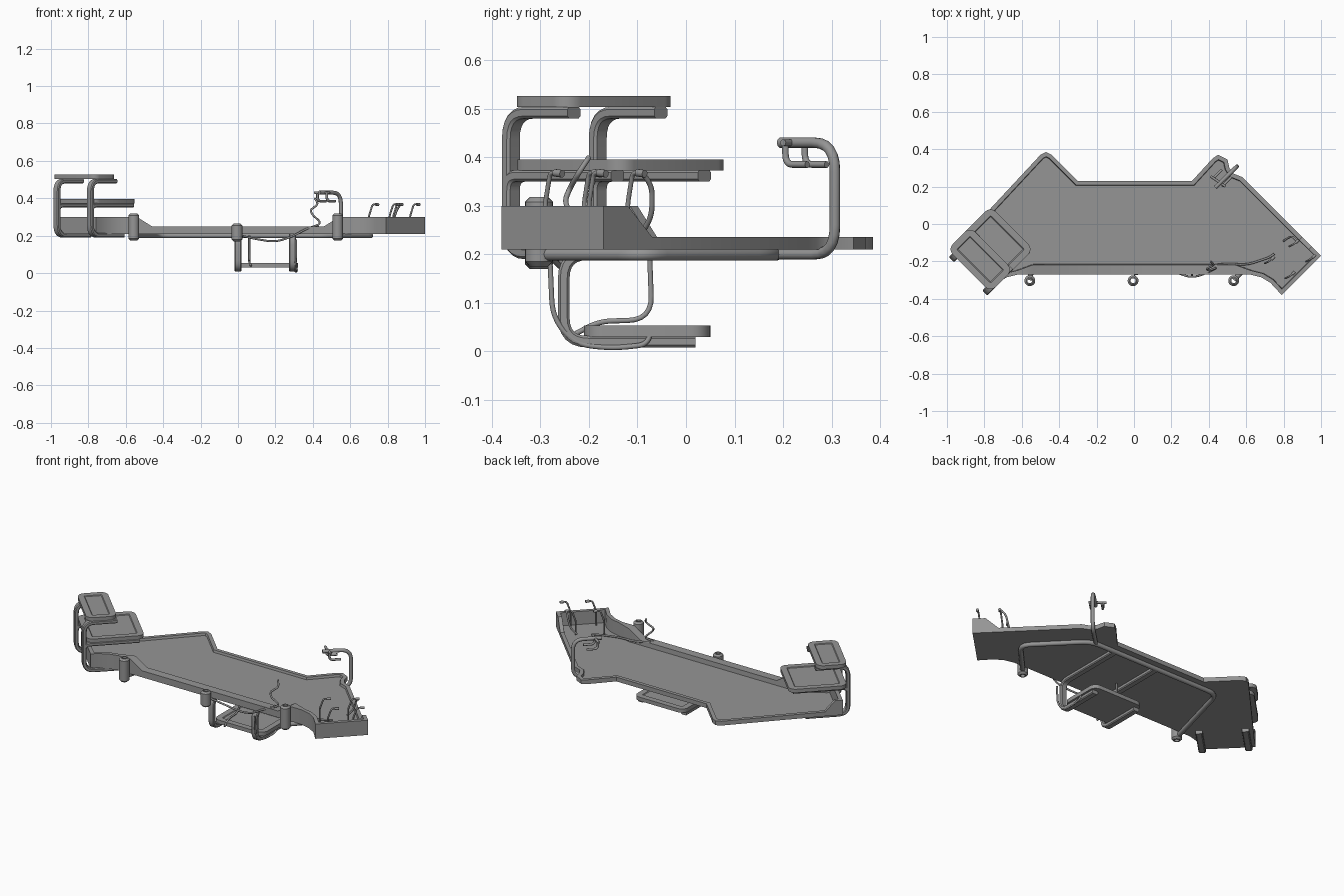
import bpy, bmesh, math
from mathutils import Vector

if "Cube" in bpy.data.objects:
    bpy.data.objects.remove(bpy.data.objects["Cube"], do_unlink=True)

GREY = (0.3, 0.3, 0.3, 1)
grey = bpy.data.materials.new("mid_grey")
grey.use_nodes = True
grey.diffuse_color = GREY
grey.node_tree.nodes["Principled BSDF"].inputs["Base Color"].default_value = GREY


def add_mesh(name, bm):
    bmesh.ops.recalc_face_normals(bm, faces=bm.faces)
    me = bpy.data.meshes.new(name)
    bm.to_mesh(me)
    bm.free()
    me.materials.append(grey)
    ob = bpy.data.objects.new(name, me)
    bpy.context.collection.objects.link(ob)
    bpy.ops.object.select_all(action="DESELECT")
    ob.select_set(True)
    bpy.context.view_layer.objects.active = ob
    bpy.ops.object.shade_smooth_by_angle(angle=math.radians(35))
    return ob


def rounded(points, radius, steps=6):
    """Replace each inner corner of a path with a smooth bend."""
    pts = [Vector(p) for p in points]
    out = [pts[0]]
    for a, b, c in zip(pts, pts[1:], pts[2:]):
        r = min(radius, (a - b).length * 0.49, (c - b).length * 0.49)
        p, q = b + (a - b).normalized() * r, b + (c - b).normalized() * r
        for i in range(steps + 1):
            t = i / steps
            out.append(p * (1 - t) ** 2 + b * 2 * t * (1 - t) + q * t * t)
    return out + [pts[-1]]


def tube(name, points, radius, bend=0.05):
    path = rounded(points, bend)
    cu = bpy.data.curves.new(name, "CURVE")
    cu.dimensions = "3D"
    cu.bevel_depth = radius
    cu.bevel_resolution = 3
    cu.use_fill_caps = True
    cu.materials.append(grey)
    sp = cu.splines.new("POLY")
    sp.points.add(len(path) - 1)
    for pt, co in zip(sp.points, path):
        pt.co = (*co, 1)
    ob = bpy.data.objects.new(name, cu)
    bpy.context.collection.objects.link(ob)
    return ob


def strap(name, points, side, bend, width=0.038, thick=0.024):
    """Sweep a flat bar with chamfered edges along a path in an upright plane."""
    path, side = rounded(points, bend), Vector(side).normalized()
    w, t, c = width / 2, thick / 2, 0.005
    section = [(w, t - c), (w - c, t), (c - w, t), (-w, t - c),
               (-w, c - t), (c - w, -t), (w - c, -t), (w, c - t)]
    bm = bmesh.new()
    rings = []
    for i, p in enumerate(path):
        along = (path[min(i + 1, len(path) - 1)] - path[max(i - 1, 0)]).normalized()
        up = along.cross(side)
        rings.append([bm.verts.new(p + side * a + up * b) for a, b in section])
    for r, s in zip(rings, rings[1:]):
        for k in range(len(section)):
            bm.faces.new((r[k - 1], r[k], s[k], s[k - 1]))
    bm.faces.new(rings[0])
    bm.faces.new(rings[-1])
    add_mesh(name, bm)


def prism(bm, outline, z0, z1):
    """Extrude a flat outline and return its top face."""
    face = bm.faces.new([bm.verts.new((x, y, z0)) for x, y in outline])
    ext = bmesh.ops.extrude_face_region(bm, geom=[face])["geom"]
    bmesh.ops.translate(bm, verts=[g for g in ext if isinstance(g, bmesh.types.BMVert)],
                        vec=(0, 0, z1 - z0))
    return next(g for g in ext if isinstance(g, bmesh.types.BMFace))


# Tray: floor with a rim that steps up around both ends
BASE, FLOOR, FRONT = 0.21, 0.222, -0.27
right_side = [(0.46, FRONT), (0.54, FRONT), (0.62, FRONT), (0.68, -0.285), (0.73, -0.315)]
left_side = [(-x, y) for x, y in reversed(right_side)]
right_end = [(0.79, -0.38), (1.0, -0.17), (0.95, -0.12), (0.9, -0.07)]
left_end = [(-0.9, -0.06), (-0.94, -0.1), (-0.97, -0.13), (-0.76, -0.34)]
back = [(0.58, 0.25), (0.53, 0.27), (0.51, 0.3), (0.5, 0.345), (0.45, 0.37), (0.42, 0.35),
        (0.31, 0.23), (-0.3, 0.23), (-0.44, 0.37), (-0.47, 0.385), (-0.5, 0.37)]
bm = bmesh.new()
top = prism(bm, right_side + right_end + back + left_end + left_side, BASE, FLOOR)
bmesh.ops.inset_region(bm, faces=[top], thickness=0.022, use_even_offset=True)
bmesh.ops.inset_region(bm, faces=[top], thickness=0.003, use_even_offset=True)
floor = set(top.verts)
for v in bm.verts:
    x, y, z = v.co
    if z > BASE + 0.001 and v not in floor:
        if abs(x) > 0.5 and y < -0.095:
            v.co.z = 0.3
        else:
            v.co.z = 0.25 if y < -0.2 else 0.236
    # the front rim is broader than the rest
    if abs(x) < 0.6 and FRONT + 0.01 < y < -0.2:
        v.co.y += 0.03
add_mesh("tray", bm)


# Shelves: rounded plates with a shallow recess
def shelf(name, centre, width, depth, z0, z1, angle, corner=0.04):
    outline = []
    for i, (sx, sy) in enumerate([(1, 1), (-1, 1), (-1, -1), (1, -1)]):
        for k in range(6):
            a = math.radians(90 * i + 18 * k)
            x = sx * (width / 2 - corner) + corner * math.cos(a)
            y = sy * (depth / 2 - corner) + corner * math.sin(a)
            c, s = math.cos(angle), math.sin(angle)
            outline.append((centre[0] + c * x - s * y, centre[1] + s * x + c * y))
    bm = bmesh.new()
    face = prism(bm, outline, z0, z1)
    bmesh.ops.inset_region(bm, faces=[face], thickness=0.035)
    bmesh.ops.inset_region(bm, faces=[face], thickness=0.004, depth=-0.004)
    add_mesh(name, bm)


TURN = math.radians(-45)
shelf("upper_shelf", (-0.822, -0.19), 0.325, 0.17, 0.504, 0.526, TURN)
shelf("lower_shelf", (-0.767, -0.135), 0.325, 0.325, 0.373, 0.395, TURN)
shelf("hanging_shelf", (0.15, -0.08), 0.34, 0.26, 0.03, 0.053, 0)

# Shelf brackets at the right-hand end
for side, (x, y) in {"back": (-0.968, -0.182), "front": (-0.789, -0.361)}.items():
    def at(d, z):
        return (x + d, y + d, z)
    strap("shelf_bracket_" + side,
          [at(0.17, 0.202), at(0, 0.202), at(0, 0.492), at(0.13, 0.492)], (1, -1, 0), 0.055)
    strap("shelf_arm_" + side, [at(0, 0.3), at(0, 0.362), at(0.22, 0.362)], (1, -1, 0), 0.05)

# Tubular frame underneath
tube("under_frame", [(0.535, -0.3, 0.2), (0.73, -0.09, 0.2), (0.46, 0.185, 0.2),
                     (-0.43, 0.185, 0.2), (-0.56, -0.3, 0.2)], 0.0135, 0.06)

# Hanging shelf brackets
for x in (0.0, 0.292):
    strap("hanging_bracket", [(x, 0.18, 0.2), (x, -0.252, 0.2), (x, -0.252, 0.02),
                              (x, 0.02, 0.02)], (1, 0, 0), 0.05)


# Posts: hollow sockets with rounded lips, made by spinning a profile
def post(name, x, z0, z1):
    r, hole, lip = 0.029, 0.013, 0.01
    profile = [(hole, z0), (r - lip, z0), (r, z0 + lip), (r, z1 - lip), (r - lip, z1), (hole, z1)]
    bm = bmesh.new()
    vs = [bm.verts.new((x + p, -0.303, z)) for p, z in profile]
    es = [bm.edges.new((vs[i], vs[(i + 1) % len(vs)])) for i in range(len(vs))]
    bmesh.ops.spin(bm, geom=vs + es, cent=(x, -0.303, 0), axis=(0, 0, 1),
                   angle=math.tau, steps=20, use_duplicate=False)
    bmesh.ops.remove_doubles(bm, verts=bm.verts, dist=0.0005)
    add_mesh(name, bm)


post("post_right", -0.557, 0.175, 0.318)
post("post_centre", -0.005, 0.17, 0.264)
post("post_left", 0.533, 0.175, 0.318)

# Swing arm at the back with a small cradle
tube("swing_arm", [(0.42, 0.18, 0.2), (0.55, 0.307, 0.2), (0.55, 0.307, 0.43),
                   (0.435, 0.195, 0.43)], 0.011, 0.06)
tube("cradle_bar", [(0.41, 0.255, 0.43), (0.49, 0.2, 0.43)], 0.007)
for x, y in ((0.425, 0.245), (0.475, 0.205)):
    tube("cradle_prong", [(x, y, 0.43), (x, y, 0.385), (x + 0.045, y + 0.045, 0.385)],
         0.007, 0.03)

# Hooks at the left-hand end
for x, y in ((0.7, -0.21), (0.81, -0.29), (0.83, -0.12), (0.92, -0.2)):
    tube("hook", [(x, y, FLOOR), (x, y, 0.305), (x + 0.02, y + 0.01, 0.368),
                  (x + 0.045, y + 0.03, 0.368)], 0.005, 0.012)
    tube("hook_tip", [(x + 0.035, y + 0.02, 0.368), (x + 0.05, y + 0.035, 0.366)], 0.008)

# Loose cables
CABLE = 0.0055
tube("front_cable", [(0.0, -0.27, 0.205), (0.08, -0.255, 0.185), (0.2, -0.25, 0.165),
                     (0.3, -0.285, 0.2), (0.36, -0.275, 0.235), (0.45, -0.23, 0.265),
                     (0.4, -0.25, 0.31), (0.385, -0.24, 0.335), (0.43, -0.22, 0.37),
                     (0.41, -0.2, 0.4)], CABLE)
tube("tray_cable", [(0.4, -0.225, 0.25), (0.5, -0.21, 0.235), (0.6, -0.22, 0.23),
                    (0.72, -0.18, 0.23), (0.75, -0.16, 0.23)], CABLE)
tube("end_cable", [(0.87, -0.09, 0.368), (0.85, -0.07, 0.34), (0.83, -0.07, 0.28),
                   (0.8, -0.09, 0.245)], CABLE)
tube("lower_cable", [(0.31, -0.28, 0.18), (0.31, -0.275, 0.07), (0.305, -0.23, 0.015),
                     (0.31, -0.15, 0.006), (0.315, -0.08, 0.014), (0.31, -0.07, 0.05)], CABLE)
tube("drop_cable", [(0.06, -0.075, 0.2), (0.06, -0.07, 0.065), (0.06, -0.18, 0.062),
                    (0.07, -0.23, 0.035)], CABLE)
